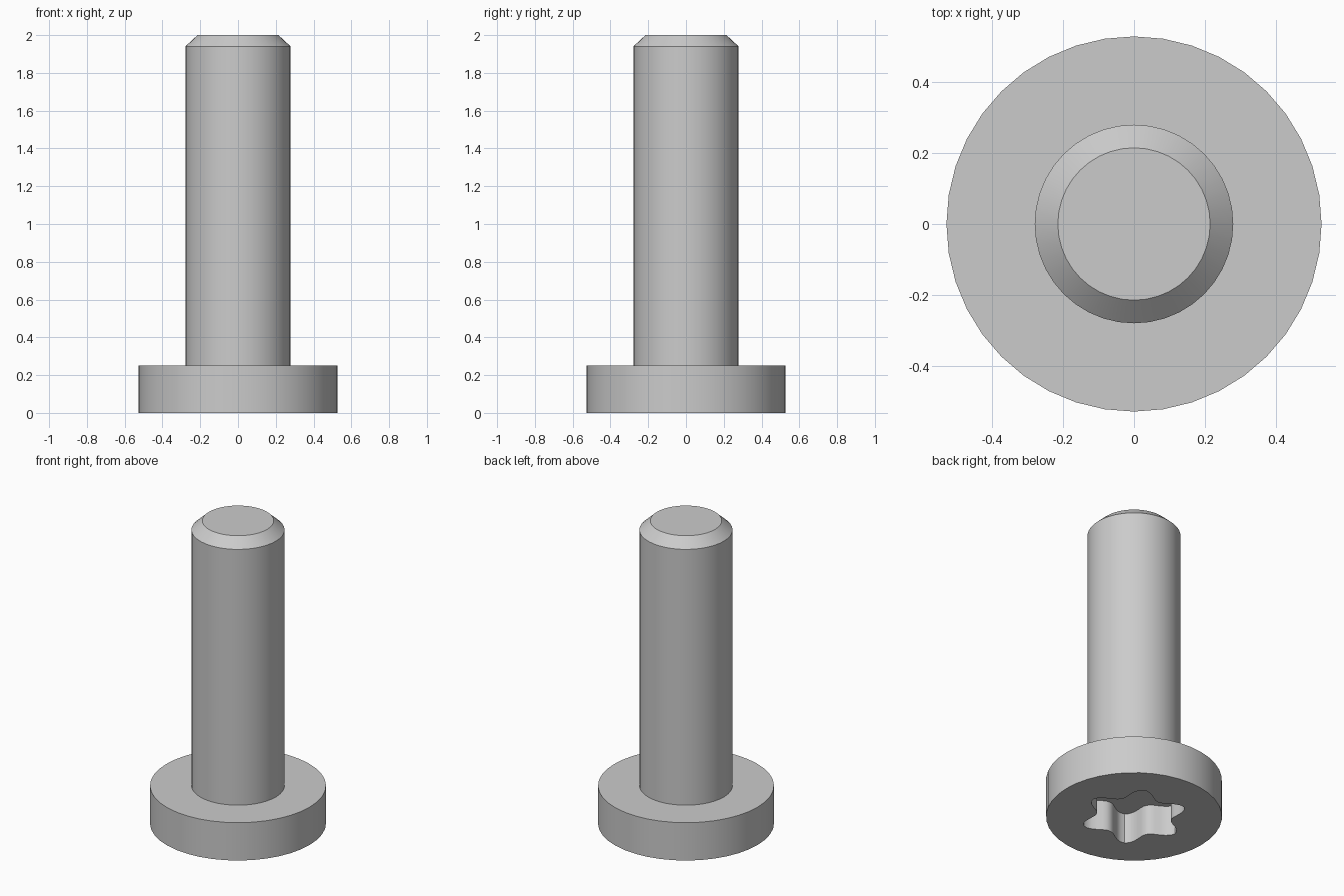
import bpy
import bmesh
from math import cos, sin, pi, radians

cube = bpy.data.objects.get("Cube")
if cube:
    bpy.data.objects.remove(cube, do_unlink=True)

steel = bpy.data.materials.new("plain grey steel")
steel.use_nodes = True
GREY = (0.6, 0.6, 0.6, 1)
steel.diffuse_color = GREY
steel.node_tree.nodes["Principled BSDF"].inputs["Base Color"].default_value = GREY


def circle(radius, sides=40):
    return [(radius * cos(2 * pi * i / sides), radius * sin(2 * pi * i / sides))
            for i in range(sides)]


def six_lobes(inner, outer, sides=72):
    points = []
    for i in range(sides):
        a = 2 * pi * i / sides
        r = inner + (outer - inner) * (0.5 + 0.5 * cos(6 * a)) ** 1.2
        points.append((r * cos(a), r * sin(a)))
    return points


def stack(name, sections):
    """Closed solid through a stack of (outline, height) sections."""
    bm = bmesh.new()
    rings = [[bm.verts.new((x, y, z)) for x, y in outline] for outline, z in sections]
    for low, high in zip(rings, rings[1:]):
        n = len(low)
        for i in range(n):
            j = (i + 1) % n
            bm.faces.new((low[i], low[j], high[j], high[i]))
    bm.faces.new(rings[0][::-1])
    bm.faces.new(rings[-1])
    mesh = bpy.data.meshes.new(name)
    bm.to_mesh(mesh)
    bm.free()
    mesh.materials.append(steel)
    obj = bpy.data.objects.new(name, mesh)
    bpy.context.collection.objects.link(obj)
    return obj


# Flat head, plain shank and chamfered tip in one turned body
screw = stack("screw_body", [
    (circle(0.527), 0), (circle(0.527), 0.25),
    (circle(0.279), 0.25), (circle(0.279), 1.94), (circle(0.214), 2)])

# Six-lobed drive recess in the underside of the head
cutter = stack("recess_cutter", [
    (six_lobes(0.225, 0.32), -0.1), (six_lobes(0.225, 0.32), 0.2)])
cutter.hide_render = True
cutter.hide_set(True)
cut = screw.modifiers.new("drive recess", 'BOOLEAN')
cut.operation = 'DIFFERENCE'
cut.solver = 'EXACT'
cut.object = cutter

bpy.context.view_layer.objects.active = screw
screw.select_set(True)
bpy.ops.object.modifier_apply(modifier=cut.name)
bpy.data.objects.remove(cutter, do_unlink=True)
bpy.ops.object.shade_smooth_by_angle(angle=radians(30))
